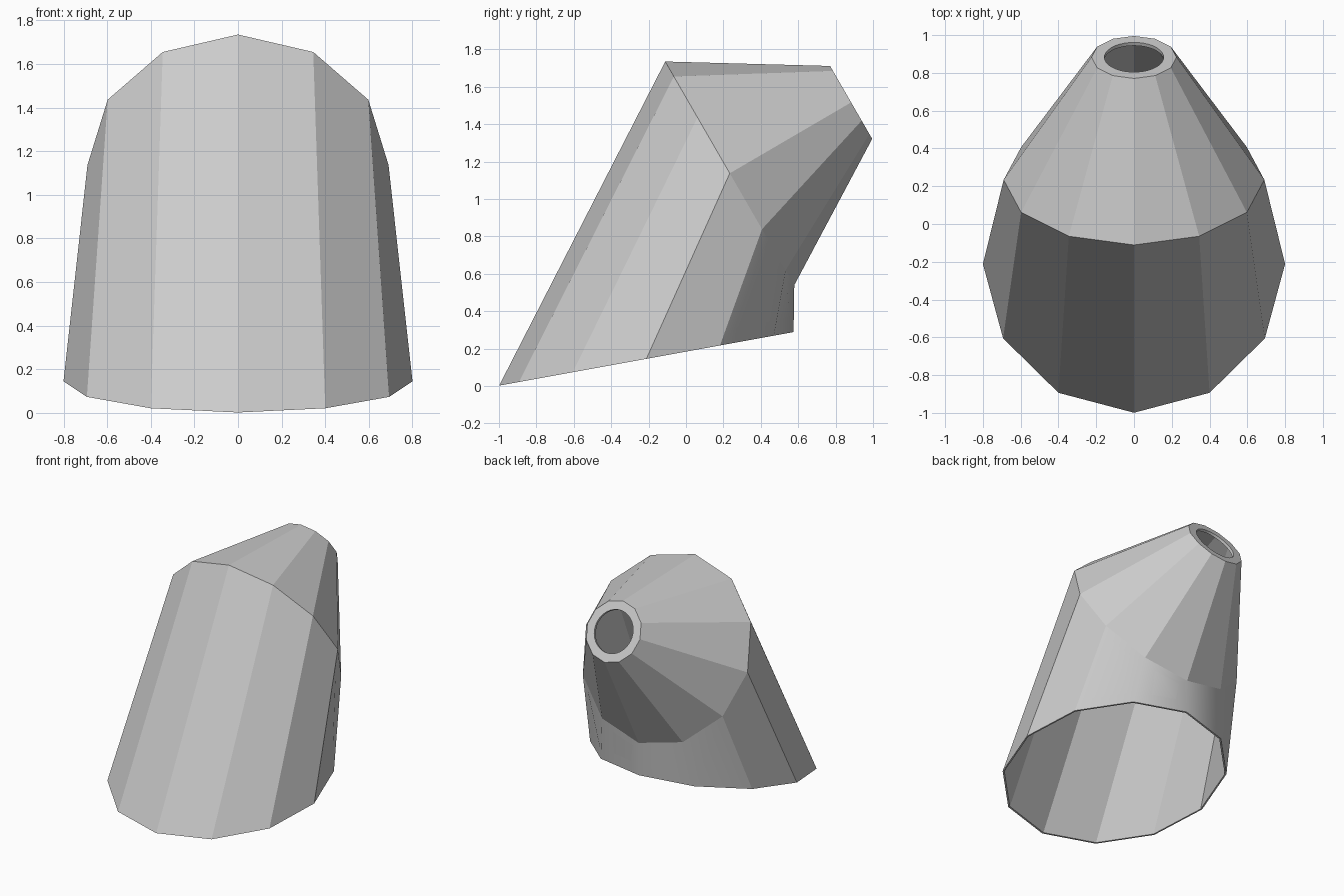
import bpy, bmesh
from math import sin, cos, pi, radians
from mathutils import Vector

cube = bpy.data.objects.get("Cube")
if cube:
    bpy.data.objects.remove(cube, do_unlink=True)

SIDES, STEP = 12, 3          # body sides, and hole edges per body side
WALL = 0.012
TILT = radians(60)           # tilt of the bend and spout planes
SPOUT_AXIS = Vector((0, sin(TILT), cos(TILT)))

grey = bpy.data.materials.new("light_grey")
grey.use_nodes = True
colour = (0.6, 0.6, 0.6, 1)
grey.diffuse_color = colour
grey.node_tree.nodes["Principled BSDF"].inputs["Base Color"].default_value = colour

bm = bmesh.new()


def ring(centre, radius, rise, count=SIDES):
    """Circle whose front point is tipped up by the angle rise."""
    points = []
    for i in range(count):
        a = 2 * pi * i / count
        offset = Vector((sin(a), -cos(a) * cos(rise), cos(a) * sin(rise)))
        points.append(bm.verts.new(Vector(centre) + radius * offset))
    return points


def bridge(lower, upper, smooth=()):
    n = len(lower)
    for i in range(n):
        j = (i + 1) % n
        face = bm.faces.new((lower[i], lower[j], upper[j], upper[i]))
        face.smooth = i in smooth


def lip(outer, hole, flip=False):
    """Flat collar from the body ring to the finer round hole."""
    for i in range(SIDES):
        arc = [hole[(i * STEP + k) % len(hole)] for k in range(STEP, -1, -1)]
        loop = [outer[i], outer[(i + 1) % SIDES]] + arc
        bm.faces.new(loop[::-1] if flip else loop)


def shell(inset, depth):
    """Base, bend and spout rings of one skin."""
    base = ring((0, -0.212, 0.145), 0.8 - inset, radians(-10.3))
    bend = ring((0, 0.234, 1.137), 0.69 - inset, TILT)
    spout = ring(Vector((0, 0.883, 1.516)) - SPOUT_AXIS * depth, 0.225 - inset, TILT)
    return base, bend, spout


# Outer and inner skins, softly shaded under the bend at the back
BACK = range(4, 8)
outer, inner = shell(0, 0), shell(WALL, 0.02)
bridge(outer[0], outer[1], BACK)
bridge(outer[1], outer[2])
bridge(inner[1], inner[0], BACK)
bridge(inner[2], inner[1])
bridge(inner[0], outer[0])

# Spout collar with its round hole
spout_centre = Vector((0, 0.883, 1.516))
hole_out = ring(spout_centre, 0.157, TILT, SIDES * STEP)
hole_in = ring(spout_centre - SPOUT_AXIS * 0.02, 0.157, TILT, SIDES * STEP)
lip(outer[2], hole_out)
lip(inner[2], hole_in, flip=True)
bridge(hole_out, hole_in, range(SIDES * STEP))

bmesh.ops.recalc_face_normals(bm, faces=bm.faces)
mesh = bpy.data.meshes.new("bent_spout_shell")
bm.to_mesh(mesh)
bm.free()
mesh.materials.append(grey)
body = bpy.data.objects.new("bent_spout_shell", mesh)
bpy.context.collection.objects.link(body)

# Keep the collar edges crisp
bpy.context.view_layer.update()
bm = bmesh.new()
bm.from_mesh(mesh)
for edge in bm.edges:
    if edge.calc_face_angle(0) > radians(40):
        edge.smooth = False
bm.to_mesh(mesh)
bm.free()
